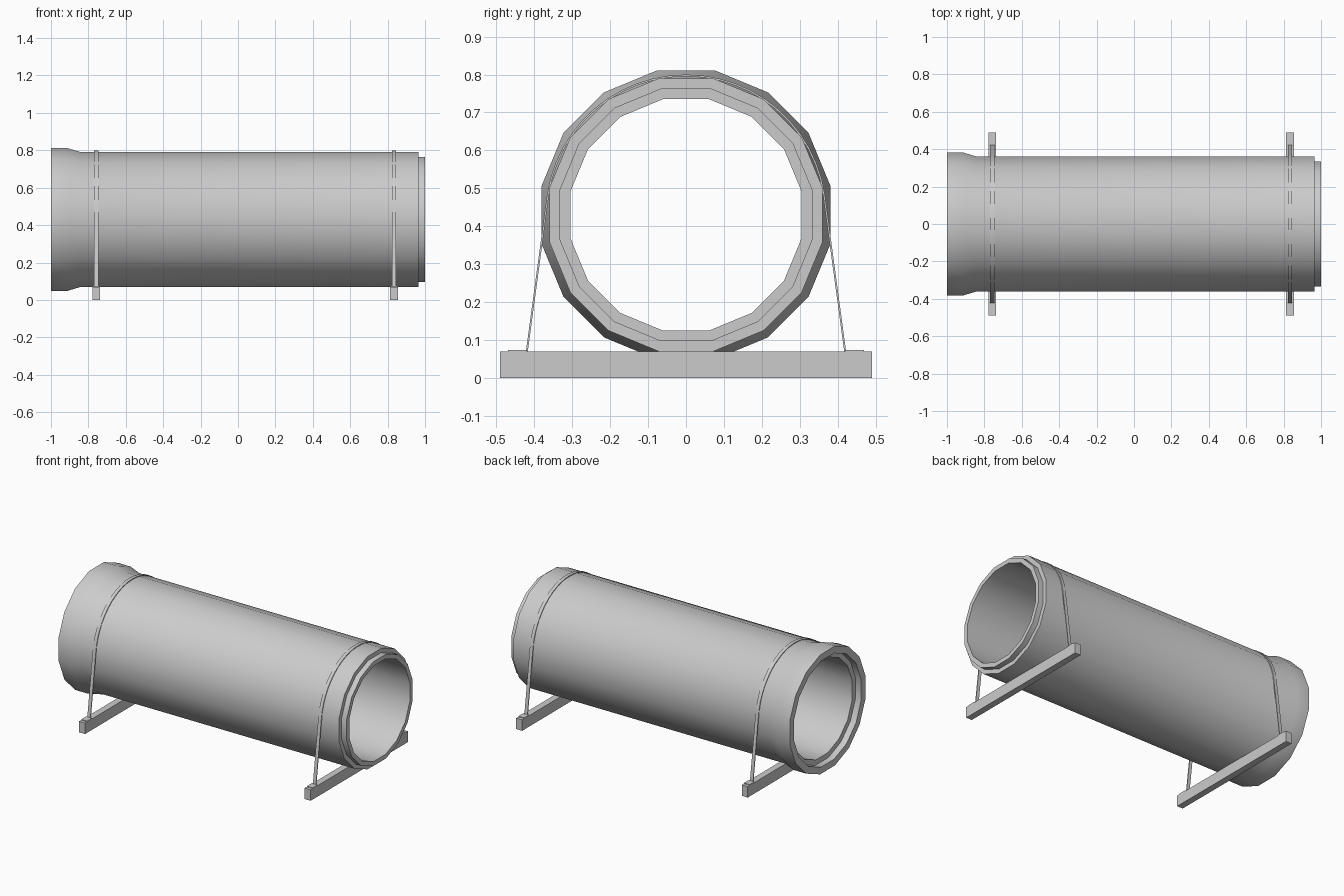
import bpy, bmesh, math

if "Cube" in bpy.data.objects:
    bpy.data.objects.remove(bpy.data.objects["Cube"], do_unlink=True)

AXIS_Z = 0.43          # height of the pipe axis
SIDES = 16
BEAM_H = 0.07
BEAM_W = 0.042

concrete = bpy.data.materials.new("concrete_grey")
concrete.use_nodes = True
GREY = (0.6, 0.6, 0.6, 1)
concrete.diffuse_color = GREY
concrete.node_tree.nodes["Principled BSDF"].inputs["Base Color"].default_value = GREY


def finish(name, bm, smooth=False):
    bmesh.ops.recalc_face_normals(bm, faces=bm.faces)
    mesh = bpy.data.meshes.new(name)
    bm.to_mesh(mesh)
    bm.free()
    mesh.materials.append(concrete)
    obj = bpy.data.objects.new(name, mesh)
    bpy.context.collection.objects.link(obj)
    if smooth:
        bpy.ops.object.select_all(action="DESELECT")
        obj.select_set(True)
        bpy.context.view_layer.objects.active = obj
        bpy.ops.object.shade_smooth_by_angle(angle=math.radians(30))
    return obj


def box(name, centre, size):
    bm = bmesh.new()
    bmesh.ops.create_cube(bm, size=1)
    for v in bm.verts:
        v.co = [c + p * s for c, p, s in zip(centre, v.co, size)]
    return finish(name, bm)


# Pipe: closed wall profile (x, apothem) swept around the axis
profile = [(-1, 0.381), (-0.91, 0.381), (-0.84, 0.36), (0.965, 0.36),
           (0.965, 0.333), (1, 0.333), (1, 0.305), (-0.96, 0.305),
           (-0.96, 0.338), (-1, 0.338)]
bm = bmesh.new()
rings = []
for i in range(SIDES):
    a = 2 * math.pi * (i + 0.5) / SIDES
    k = 1 / math.cos(math.pi / SIDES)
    rings.append([bm.verts.new((x, r * k * math.cos(a), AXIS_Z + r * k * math.sin(a)))
                  for x, r in profile])
for i, ring in enumerate(rings):
    nxt = rings[(i + 1) % SIDES]
    for j in range(len(profile)):
        m = (j + 1) % len(profile)
        bm.faces.new((ring[j], ring[m], nxt[m], nxt[j]))
finish("pipe", bm, smooth=True)


# Strap: flat band over the pipe, running down tangentially to both feet
def strap(name, x, width=0.022, inner=0.365, thick=0.005, foot_y=0.422):
    start = math.radians(8)
    steps = 24
    loops = []

    def section(y, z, dy, dz):
        loops.append([bm.verts.new((x + s * width / 2, y + t * dy, z + t * dz))
                      for s, t in ((-1, 0), (1, 0), (1, thick), (-1, thick))])

    bm = bmesh.new()
    section(foot_y - thick, BEAM_H, 1, 0)
    for i in range(steps + 1):
        a = start + (math.pi - 2 * start) * i / steps
        c, s = math.cos(a), math.sin(a)
        section(inner * c, AXIS_Z + inner * s, c, s)
    section(thick - foot_y, BEAM_H, -1, 0)
    for p, q in zip(loops, loops[1:]):
        for j in range(4):
            m = (j + 1) % 4
            bm.faces.new((p[j], p[m], q[m], q[j]))
    bm.faces.new(loops[0])
    bm.faces.new(loops[-1])
    finish(name, bm, smooth=True)


# Two supports, each with beam, strap and a pair of feet
for end, x in (("socket_end", -0.758), ("spigot_end", 0.835)):
    box(f"{end}_beam", (x, 0, BEAM_H / 2), (BEAM_W, 0.98, BEAM_H))
    strap(f"{end}_strap", x)
    for side, sy in (("front", -1), ("back", 1)):
        box(f"{end}_{side}_strap_foot", (x, sy * 0.444, BEAM_H + 0.002),
            (BEAM_W * 0.98, 0.05, 0.005))
